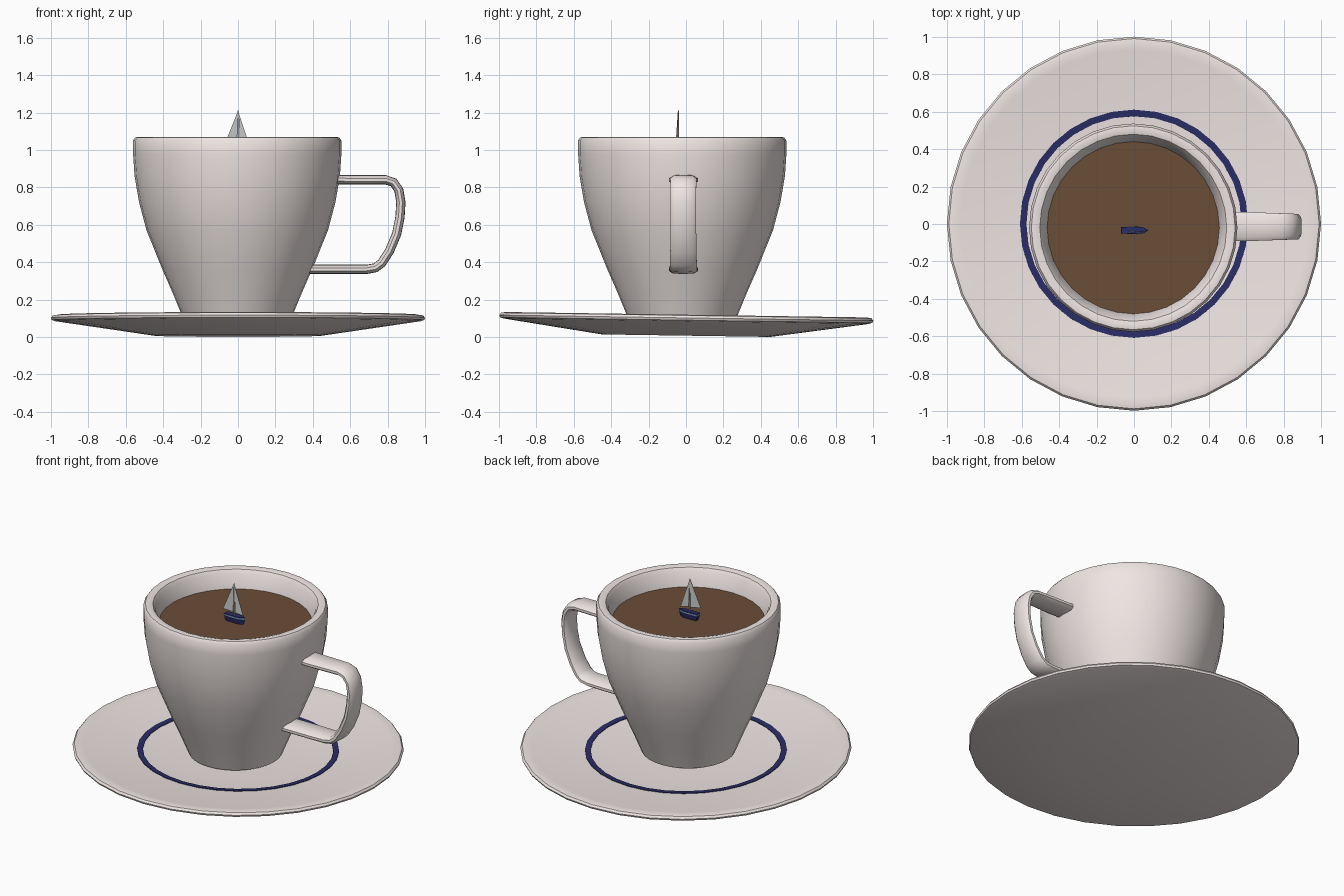
import bpy, bmesh, math
from mathutils import Vector

if "Cube" in bpy.data.objects:
    bpy.data.objects.remove(bpy.data.objects["Cube"])

SIDES = 32
CUP = Vector((-0.004, -0.02, 0))


def material(name, rgb):
    m = bpy.data.materials.new(name)
    m.diffuse_color = (*rgb, 1)
    m.use_nodes = True
    m.node_tree.nodes["Principled BSDF"].inputs["Base Color"].default_value = m.diffuse_color
    return m


china = material("china", (0.86, 0.79, 0.77))
navy = material("navy", (0.022, 0.026, 0.13))
coffee_brown = material("coffee_brown", (0.145, 0.075, 0.04))
sail_white = material("sail_white", (0.6, 0.61, 0.62))
pale_blue = material("pale_blue", (0.3, 0.45, 0.65))


def finish(name, bm, mat, angle=None):
    """Turn a bmesh into a named object, optionally smooth shaded."""
    bmesh.ops.remove_doubles(bm, verts=bm.verts, dist=1e-5)
    bmesh.ops.recalc_face_normals(bm, faces=bm.faces)
    me = bpy.data.meshes.new(name)
    bm.to_mesh(me)
    bm.free()
    me.materials.append(mat)
    ob = bpy.data.objects.new(name, me)
    bpy.context.collection.objects.link(ob)
    if angle:
        bpy.ops.object.select_all(action='DESELECT')
        ob.select_set(True)
        bpy.context.view_layer.objects.active = ob
        bpy.ops.object.shade_smooth_by_angle(angle=math.radians(angle))
    return ob


def loft(bm, rings, closed=False, caps=False):
    """Skin consecutive rings of points with quads."""
    vs = [[bm.verts.new(p) for p in r] for r in rings]
    n = len(vs[0])
    pairs = list(zip(vs, vs[1:])) + ([(vs[-1], vs[0])] if closed else [])
    for a, b in pairs:
        for i in range(n):
            bm.faces.new((a[i], a[(i + 1) % n], b[(i + 1) % n], b[i]))
    if caps:
        bm.faces.new(vs[0])
        bm.faces.new(vs[-1])


def lathe(name, profile, mat, closed=False, caps=True, angle=40):
    """Revolve (radius, z) points around z."""
    steps = [2 * math.pi * i / SIDES for i in range(SIDES)]
    bm = bmesh.new()
    loft(bm, [[(r * math.cos(a), r * math.sin(a), z) for a in steps]
              for r, z in profile], closed, caps)
    return finish(name, bm, mat, angle)


# Saucer and its painted ring, tipped slightly so the front edge is higher
saucer = lathe("saucer", [(0.45, 0.007), (0.975, 0.084), (0.995, 0.09), (1.0, 0.102),
                          (0.99, 0.115), (0.965, 0.119), (0.93, 0.114), (0.61, 0.085),
                          (0.575, 0.082), (0.42, 0.07)], china)
ring = lathe("saucer_ring", [(0.61, 0.08), (0.61, 0.089), (0.575, 0.086), (0.575, 0.077)],
             navy, closed=True, caps=False)
for ob in (saucer, ring):
    ob.rotation_euler.x = -0.015

# Cup body: outside, rolled rim, then inside down to the floor
cup = lathe("cup", [(0.25, 0.07), (0.285, 0.088), (0.302, 0.13), (0.345, 0.235), (0.40, 0.36),
                    (0.485, 0.57), (0.525, 0.72), (0.549, 0.86), (0.557, 0.98),
                    (0.557, 1.05), (0.545, 1.067), (0.525, 1.07), (0.50, 1.063),
                    (0.485, 1.04), (0.455, 0.93), (0.43, 0.72), (0.395, 0.55),
                    (0.31, 0.33), (0.25, 0.17), (0.2, 0.14)], china)
cup.location = CUP

# Coffee surface
bm = bmesh.new()
bmesh.ops.create_circle(bm, cap_ends=True, segments=SIDES, radius=0.461)
coffee = finish("coffee", bm, coffee_brown)
coffee.location = CUP + Vector((0, 0, 0.95))

# Handle: rounded rectangular section swept along an (x, z) path
path = [(0.50, 0.842), (0.60, 0.84), (0.70, 0.84), (0.79, 0.84), (0.832, 0.826), (0.86, 0.785),
        (0.871, 0.72), (0.866, 0.64), (0.848, 0.55), (0.81, 0.46), (0.768, 0.395),
        (0.735, 0.37), (0.69, 0.362), (0.58, 0.362), (0.46, 0.362), (0.375, 0.362)]
section = [(-1, 0.35), (-0.72, 1), (0, 1.08), (0.72, 1),
           (1, 0.35), (1, -0.35), (0.72, -1), (0, -1.08), (-0.72, -1), (-1, -0.35)]
pts = [Vector((x, 0, z)) for x, z in path]
rings = []
for i, p in enumerate(pts):
    t = (pts[min(i + 1, len(pts) - 1)] - pts[max(i - 1, 0)]).normalized()
    n = Vector((-t.z, 0, t.x))
    width = 0.078 - 0.01 * max(0, (p.x - 0.6) / 0.27)
    rings.append([p + Vector((0, -0.014 + u * width, 0)) + n * v * 0.023 for u, v in section])
bm = bmesh.new()
loft(bm, rings, caps=True)
finish("handle", bm, china, 50)


# Toy sailboat: pointed hull with bow toward +x
def hull_ring(scale, z):
    outline = [(-0.07, -0.018), (0.02, -0.021), (0.055, -0.015), (0.078, 0),
               (0.055, 0.015), (0.02, 0.021), (-0.07, 0.018)]
    return [(x * (0.5 + scale / 2), -0.034 + y * scale, z) for x, y in outline]


bm = bmesh.new()
loft(bm, [hull_ring(0.6, 0.945), hull_ring(0.95, 0.985)], caps=True)
finish("boat_hull", bm, navy)
bm = bmesh.new()
loft(bm, [hull_ring(0.95, 0.985), hull_ring(1.0, 0.993)], caps=True)
hull_trim = finish("boat_trim", bm, pale_blue)
bm = bmesh.new()
loft(bm, [hull_ring(0.95, 0.993), hull_ring(0.9, 0.998)], caps=True)
finish("boat_deck", bm, navy)

# Mast
bm = bmesh.new()
bmesh.ops.create_cone(bm, cap_ends=True, segments=6, radius1=0.004, radius2=0.002, depth=0.22)
mast = finish("mast", bm, sail_white)
mast.location = (0, -0.04, 1.10)


# Two thin triangular sails
def sail(name, corners):
    bm = bmesh.new()
    loft(bm, [[(x, y + d, z) for x, y, z in corners] for d in (-0.0015, 0.0015)], caps=True)
    finish(name, bm, sail_white)


sail("main_sail", [(-0.006, -0.042, 1.02), (-0.072, -0.054, 1.03), (0, -0.042, 1.21)])
sail("fore_sail", [(0.012, -0.046, 1.02), (0.066, -0.038, 1.01), (0.002, -0.042, 1.205)])
